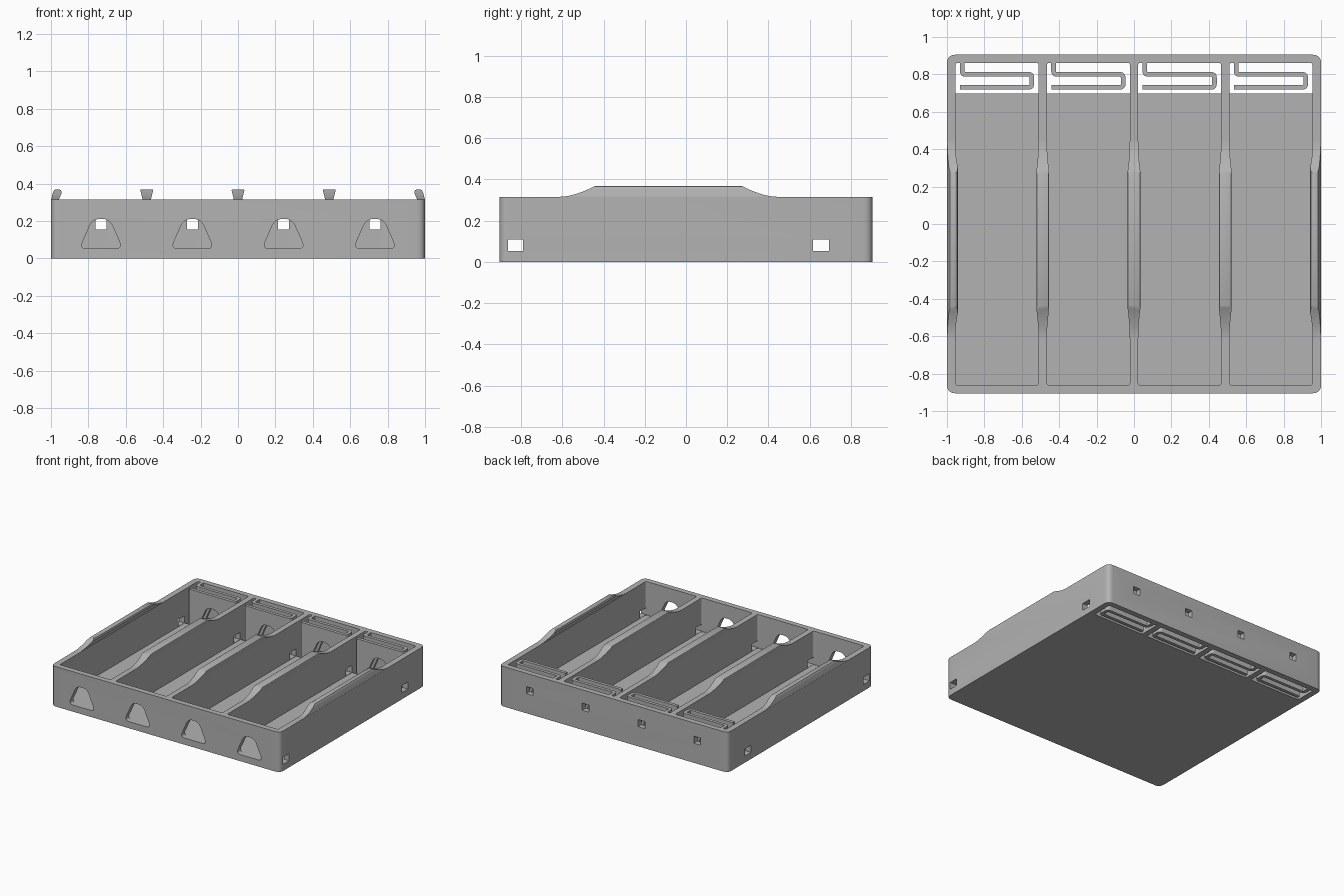
import bpy, bmesh
from mathutils import Vector

cube = bpy.data.objects.get("Cube")
if cube:
    bpy.data.objects.remove(cube)

# One plastic colour
plastic = bpy.data.materials.new("grey plastic")
plastic.use_nodes = True
plastic.diffuse_color = (0.45, 0.45, 0.45, 1)
plastic.node_tree.nodes["Principled BSDF"].inputs["Base Color"].default_value = plastic.diffuse_color

TOP, FLOOR, HALF_Y, INNER_Y = 0.316, 0.05, 0.905, 0.862
BAYS = [-0.732, -0.244, 0.244, 0.732]
HALF_BAY = 0.222


def fillet(pts, r, closed=True, steps=5):
    """Round the corners of a 2D path."""
    pts = [Vector(p) for p in pts]
    out = []
    for i, p in enumerate(pts):
        if not closed and i in (0, len(pts) - 1):
            out.append(p)
            continue
        a = p + (pts[i - 1] - p).normalized() * r
        b = p + (pts[(i + 1) % len(pts)] - p).normalized() * r
        for s in range(steps + 1):
            t = s / steps
            out.append(a * (1 - t) ** 2 + p * (2 * t * (1 - t)) + b * t ** 2)
    return out


def rect(x0, x1, y0, y1):
    return [(x0, y0), (x1, y0), (x1, y1), (x0, y1)]


def place(p, axis, d):
    return {"x": (d, p[0], p[1]), "y": (p[0], d, p[1]), "z": (p[0], p[1], d)}[axis]


def prisms(name, outlines, axis, lo, hi):
    """Extrude one or more closed outlines along an axis into one object."""
    bm = bmesh.new()
    for outline in outlines:
        face = bm.faces.new([bm.verts.new(place(p, axis, lo)) for p in outline])
        new = bmesh.ops.extrude_face_region(bm, geom=[face])["geom"]
        verts = [v for v in new if isinstance(v, bmesh.types.BMVert)]
        bmesh.ops.translate(bm, verts=verts, vec=place((0, 0), axis, hi - lo))
    bmesh.ops.recalc_face_normals(bm, faces=bm.faces)
    return finish(name, bm)


def finish(name, bm):
    mesh = bpy.data.meshes.new(name)
    bm.to_mesh(mesh)
    bm.free()
    mesh.materials.append(plastic)
    obj = bpy.data.objects.new(name, mesh)
    bpy.context.collection.objects.link(obj)
    return obj


def apply(obj, mod):
    bpy.ops.object.select_all(action="DESELECT")
    bpy.context.view_layer.objects.active = obj
    obj.select_set(True)
    bpy.ops.object.modifier_apply(modifier=mod.name)


def boolean(obj, cutter, operation="DIFFERENCE"):
    mod = obj.modifiers.new("cut", "BOOLEAN")
    mod.operation, mod.solver, mod.object = operation, "EXACT", cutter
    apply(obj, mod)
    bpy.data.objects.remove(cutter)


def smooth(obj):
    bpy.ops.object.select_all(action="DESELECT")
    bpy.context.view_layer.objects.active = obj
    obj.select_set(True)
    bpy.ops.object.shade_smooth_by_angle()


def window(cx):
    """Rounded trapezoid opening centred on a bay."""
    return fillet([(cx - 0.115, 0.052), (cx + 0.115, 0.052), (cx + 0.045, 0.211), (cx - 0.045, 0.211)], 0.04)


# Tray body with rounded corners
tray = prisms("tray", [fillet(rect(-1, 1, -HALF_Y, HALF_Y), 0.045)], "z", 0, TOP)

# Four bays, and the through slots behind them
boolean(tray, prisms("bay_cutter", [fillet(rect(c - HALF_BAY, c + HALF_BAY, -INNER_Y, INNER_Y), 0.015)
                                    for c in BAYS], "z", FLOOR, 1))
boolean(tray, prisms("slot_cutter", [rect(c - HALF_BAY, c + HALF_BAY, 0.697, INNER_Y - 0.001)
                                     for c in BAYS], "z", -1, TOP - 0.1))

# Front windows, rear contact holes, and wire holes through every side wall
boolean(tray, prisms("window_cutter", [window(c) for c in BAYS], "y", -1.1, -0.7))
boolean(tray, prisms("contact_cutter", [rect(c - 0.03, c + 0.03, 0.155, 0.211) for c in BAYS], "y", 0.8, 1.1))
boolean(tray, prisms("wire_cutter", [rect(-0.864, -0.79, 0.052, 0.108),
                                     rect(0.617, 0.693, 0.052, 0.108)], "x", -1.2, 1.2))
smooth(tray)

# Retaining lips on the walls: flared section, trimmed to a ramped side profile
inner = fillet([(-0.022, 0.3), (0.022, 0.3), (0.022, TOP), (0.036, 0.37), (-0.036, 0.37), (-0.022, TOP)], 0.011)
sections = [[(p[0] + c, p[1]) for p in inner] for c in (-0.488, 0, 0.488)]
outer = [(-0.957, TOP), (-0.942, 0.352), (-0.946, 0.364), (-0.956, 0.37), (-0.972, 0.37),
         (-0.983, 0.365), (-0.99, 0.352), (-0.999, TOP), (-0.999, 0.3), (-0.957, 0.3)]
sections += [outer, [(-x, z) for x, z in outer]]
lips = prisms("retaining_lips", sections, "y", -0.7, 0.6)
ramp = [(i / 8, TOP + 0.053 * (i / 8) ** 1.7) for i in range(9)]
side = [(-0.61 + 0.17 * t, z) for t, z in ramp] + [(0.44 - 0.17 * t, z) for t, z in reversed(ramp)]
side += [(0.44, 0.29), (-0.61, 0.29)]
boolean(lips, prisms("ramp_cutter", [side], "x", -1.1, 1.1), "INTERSECT")
smooth(lips)

# Folded leaf spring at the back of each bay, pierced by the window shape
for number, c in enumerate(BAYS, 1):
    path = fillet([(c - 0.186, INNER_Y), (c - 0.186, 0.8), (c + 0.186, 0.8),
                   (c + 0.186, 0.731), (c - 0.198, 0.731)], 0.018, closed=False)
    bm = bmesh.new()
    columns = [[bm.verts.new((p[0], p[1], z)) for z in (0, TOP)] for p in path]
    for a, b in zip(columns, columns[1:]):
        bm.faces.new((a[0], b[0], b[1], a[1]))
    spring = finish(f"spring_{number}", bm)
    mod = spring.modifiers.new("thickness", "SOLIDIFY")
    mod.thickness, mod.offset, mod.use_even_offset = 0.025, 0, True
    apply(spring, mod)
    boolean(spring, prisms("window_cutter", [window(c)], "y", 0.6, 0.85))
    smooth(spring)
